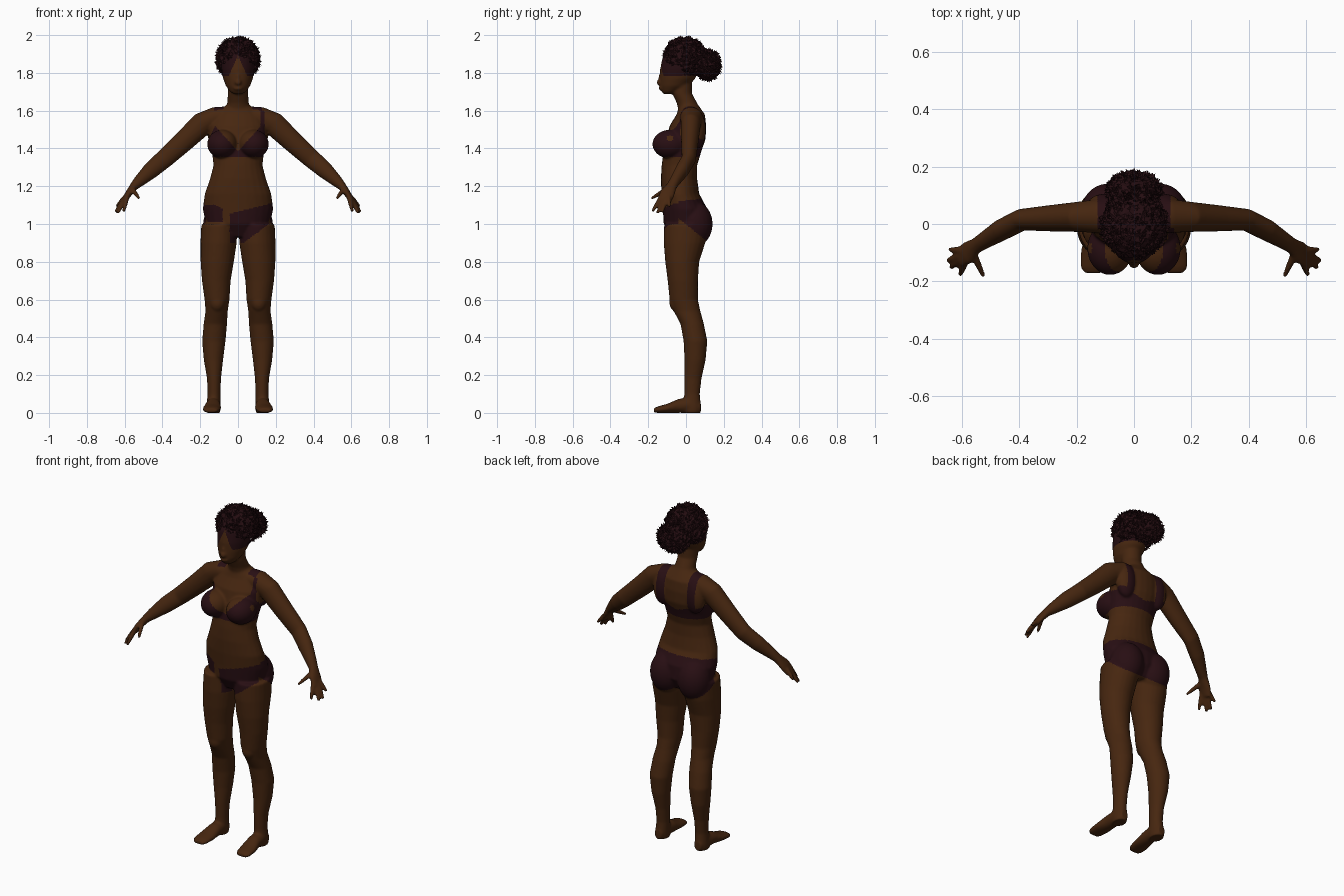
import bpy, bmesh, math, random
from mathutils import Vector, Matrix

random.seed(4)
cube = bpy.data.objects.get("Cube")
if cube:
    bpy.data.objects.remove(cube, do_unlink=True)


def material(name, rgb):
    m = bpy.data.materials.new(name)
    m.use_nodes = True
    m.diffuse_color = (*rgb, 1)
    node = m.node_tree.nodes["Principled BSDF"]
    node.inputs["Base Color"].default_value = (*rgb, 1)
    node.inputs["Roughness"].default_value = 0.8
    return m


skin = material("brown skin", (0.062, 0.0195, 0.005))
fabric = material("dark plum fabric", (0.021, 0.0045, 0.0065))
hair_mat = material("dark hair", (0.018, 0.004, 0.0055))


def loft(bm, rows, ref, axis=None, sides=24):
    """Closed tube through rows of (x, y, z, radius along ref, other radius)."""
    pts = [Vector(r[:3]) for r in rows]
    rings = []
    for i, row in enumerate(rows):
        n = axis or (pts[min(i + 1, len(pts) - 1)] - pts[max(i - 1, 0)]).normalized()
        u = (ref - n * ref.dot(n)).normalized()
        v = n.cross(u)
        ring = []
        for k in range(sides):
            a = 2 * math.pi * k / sides
            ring.append(bm.verts.new(pts[i] + u * row[3] * math.cos(a) + v * row[4] * math.sin(a)))
        rings.append(ring)
    for lo, hi in zip(rings, rings[1:]):
        for k in range(sides):
            j = (k + 1) % sides
            bm.faces.new((lo[k], lo[j], hi[j], hi[k]))
    bm.faces.new(rings[0][::-1])
    bm.faces.new(rings[-1])


def ball(bm, centre, radii):
    m = Matrix.Translation(centre) @ Matrix.Diagonal((*radii, 1))
    bmesh.ops.create_uvsphere(bm, u_segments=24, v_segments=16, radius=1, matrix=m)


X, Y, Z = Vector((1, 0, 0)), Vector((0, 1, 0)), Vector((0, 0, 1))
bm = bmesh.new()

# Torso: z, centre y, half width, half depth
torso = [(0.93, 0, 0.07, 0.08), (1.0, 0, 0.17, 0.118), (1.08, -0.005, 0.187, 0.118),
         (1.16, -0.03, 0.176, 0.1), (1.24, -0.037, 0.148, 0.096), (1.31, -0.035, 0.13, 0.094),
         (1.38, -0.02, 0.138, 0.1), (1.45, 0, 0.152, 0.104), (1.52, 0.01, 0.155, 0.097),
         (1.58, 0.025, 0.13, 0.075), (1.63, 0.015, 0.06, 0.05)]
loft(bm, [(0, y, z, a, b) for z, y, a, b in torso], X, Z)

# Neck and head
loft(bm, [(0, 0.03, 1.56, 0.08, 0.06), (0, 0.005, 1.64, 0.057, 0.054),
          (0, -0.02, 1.69, 0.054, 0.052), (0, -0.02, 1.78, 0.054, 0.052)], X, Z)
head = [(1.688, -0.098, 0.022, 0.02), (1.70, -0.087, 0.042, 0.042), (1.73, -0.063, 0.064, 0.075),
        (1.77, -0.045, 0.079, 0.094), (1.82, -0.033, 0.088, 0.104), (1.88, -0.025, 0.09, 0.1),
        (1.93, -0.01, 0.07, 0.08)]
loft(bm, [(0, y, z, a, b) for z, y, a, b in head], X, Z)
ball(bm, (0, -0.137, 1.75), (0.018, 0.019, 0.018))
ball(bm, (0, -0.132, 1.77), (0.01, 0.015, 0.03))
ball(bm, (0, -0.128, 1.718), (0.026, 0.017, 0.012))

# Leg: z, centre x, centre y, half width, half depth
leg = [(1.0, 0.1, 0, 0.094, 0.116), (0.9, 0.103, -0.008, 0.096, 0.11),
       (0.8, 0.11, -0.02, 0.088, 0.09), (0.7, 0.115, -0.017, 0.076, 0.08),
       (0.6, 0.111, -0.012, 0.066, 0.075), (0.54, 0.113, 0.005, 0.059, 0.071),
       (0.47, 0.12, 0.033, 0.062, 0.062), (0.38, 0.128, 0.05, 0.062, 0.063),
       (0.28, 0.13, 0.048, 0.051, 0.056), (0.18, 0.127, 0.036, 0.037, 0.046),
       (0.1, 0.127, 0.032, 0.034, 0.041), (0.03, 0.13, 0.032, 0.038, 0.048),
       (0, 0.13, 0.032, 0.036, 0.046)]
# Foot, heel to toe: y, centre x, centre z, half width, half height
foot = [(0.078, 0.13, 0.03, 0.024, 0.027), (0.03, 0.13, 0.042, 0.037, 0.042),
        (-0.04, 0.132, 0.037, 0.041, 0.037), (-0.1, 0.138, 0.024, 0.048, 0.024),
        (-0.15, 0.142, 0.017, 0.045, 0.017), (-0.171, 0.142, 0.013, 0.032, 0.011)]
# Arm: x, y, z, depth radius, height radius
arm = [(0.03, 0.02, 1.575, 0.055, 0.05), (0.12, 0.028, 1.565, 0.06, 0.055),
       (0.19, 0.025, 1.53, 0.053, 0.063), (0.29, 0.02, 1.435, 0.046, 0.056),
       (0.39, 0.015, 1.345, 0.038, 0.05), (0.46, -0.02, 1.285, 0.037, 0.045),
       (0.525, -0.06, 1.225, 0.029, 0.031), (0.55, -0.076, 1.2, 0.028, 0.023),
       (0.58, -0.1, 1.16, 0.041, 0.018), (0.603, -0.117, 1.12, 0.037, 0.014)]
# Finger base and tip
fingers = [((0.588, -0.132, 1.14), (0.605, -0.178, 1.066)),
           ((0.598, -0.122, 1.13), (0.638, -0.152, 1.056)),
           ((0.603, -0.11, 1.13), (0.65, -0.126, 1.062)),
           ((0.6, -0.092, 1.14), (0.645, -0.088, 1.09)),
           ((0.56, -0.1, 1.185), (0.523, -0.184, 1.135))]
for s in (1, -1):
    loft(bm, [(s * x, y, z, a, b) for z, x, y, a, b in leg], X, Z)
    loft(bm, [(s * x, y, z, a, b) for y, x, z, a, b in foot], X, Y)
    loft(bm, [(s * x, *rest) for x, *rest in arm], Y)
    for base, tip in fingers:
        p, q = (Vector((s * v[0], v[1], v[2])) for v in (base, tip))
        mid = p.lerp(q, 0.55)
        loft(bm, [(*p, 0.014, 0.014), (*mid, 0.012, 0.012), (*q, 0.008, 0.008)], X, None, 10)
    ball(bm, (s * 0.083, -0.085, 1.423), (0.08, 0.093, 0.076))
    ball(bm, (s * 0.09, 0.045, 1.0), (0.094, 0.096, 0.12))
    ball(bm, (s * 0.105, 0.06, 1.5), (0.06, 0.045, 0.1))
    ball(bm, (s * 0.11, -0.05, 0.585), (0.042, 0.038, 0.05))

bmesh.ops.recalc_face_normals(bm, faces=bm.faces)
mesh = bpy.data.meshes.new("body")
bm.to_mesh(mesh)
bm.free()
body = bpy.data.objects.new("body", mesh)
bpy.context.collection.objects.link(body)

# Fuse the parts into one smooth skin
remesh = body.modifiers.new("fuse", "REMESH")
remesh.mode = "VOXEL"
remesh.voxel_size = 0.0065
smooth = body.modifiers.new("soften", "SMOOTH")
smooth.factor = 0.5
smooth.iterations = 6
bpy.context.view_layer.update()
fused = bpy.data.meshes.new_from_object(body.evaluated_get(bpy.context.evaluated_depsgraph_get()))
body.modifiers.clear()
body.data = fused
fused.materials.clear()
for m in (skin, fabric, hair_mat):
    fused.materials.append(m)


def is_top(x, y, z):
    ax = abs(x)
    if ax > 0.168 or not 1.355 < z < 1.63:
        return False
    if y < -0.015:
        cup = z < min(1.385 + 1.1 * ax, 1.52 - 2 * max(0, ax - 0.12))
        strap = x > 0 and 0.118 < ax < 0.142
        return cup or strap
    band = z < 1.405 + 0.3 * ax
    return band or 0.075 < ax < 0.128


def is_briefs(x, y, z):
    if abs(x) > 0.23 or not 0.88 < z < 1.15:
        return False
    if y > -0.04:
        return 1.03 - 0.8 * (y + 0.04) < z < 1.125 + 0.1 * y
    if x < -0.08:
        return 1.01 < z < 1.1 - 0.5 * max(0, x + 0.12)
    panel = x > -0.045 and z < 1.065 + 0.25 * x and z > 0.9 + 0.75 * max(0, x - 0.03)
    return panel and x < 0.18


def is_hairline(x, y, z):
    return z > 1.785 and (y > -0.05 or abs(x) > 0.45 * (1.89 - z))


for f in fused.polygons:
    c = f.center
    f.material_index = 2 if is_hairline(*c) else 1 if is_top(*c) or is_briefs(*c) else 0
    f.use_smooth = True


def curly(name, centre, radii, curls, keep):
    """Rough ball of hair covered in small pointed curls."""
    hb = bmesh.new()
    bmesh.ops.create_icosphere(hb, subdivisions=4, radius=1)
    centre = Vector(centre)
    for v in hb.verts:
        d = v.co * random.uniform(0.86, 0.98)
        v.co = centre + Vector(d[i] * radii[i] for i in range(3))
    bmesh.ops.delete(hb, geom=[v for v in hb.verts if not keep(v.co)], context="VERTS")
    for _ in range(curls):
        d = Vector(random.gauss(0, 1) for _ in range(3)).normalized()
        p = centre + Vector(d[i] * radii[i] * 0.93 for i in range(3))
        if not keep(p):
            continue
        jitter = Vector(random.uniform(-1, 1) for _ in range(3))
        tip = p + (d * 0.6 + jitter).normalized() * random.uniform(0.01, 0.019)
        side = d.orthogonal().normalized() * 0.008
        corners = [hb.verts.new(p + Matrix.Rotation(k * 2.094, 3, d) @ side) for k in range(3)]
        top = hb.verts.new(tip)
        for k in range(3):
            hb.faces.new((corners[k], corners[(k + 1) % 3], top))
    me = bpy.data.meshes.new(name)
    hb.to_mesh(me)
    hb.free()
    me.materials.append(hair_mat)
    ob = bpy.data.objects.new(name, me)
    bpy.context.collection.objects.link(ob)


# Hair: parted cap and a gathered bun behind
curly("hair_cap", (0, -0.005, 1.875), (0.121, 0.122, 0.122), 1100,
      lambda p: p.z > (1.895 - 0.6 * abs(p.x) if p.y < -0.02 else 1.79))
curly("hair_bun", (0, 0.115, 1.842), (0.1, 0.072, 0.085), 700, lambda p: True)
